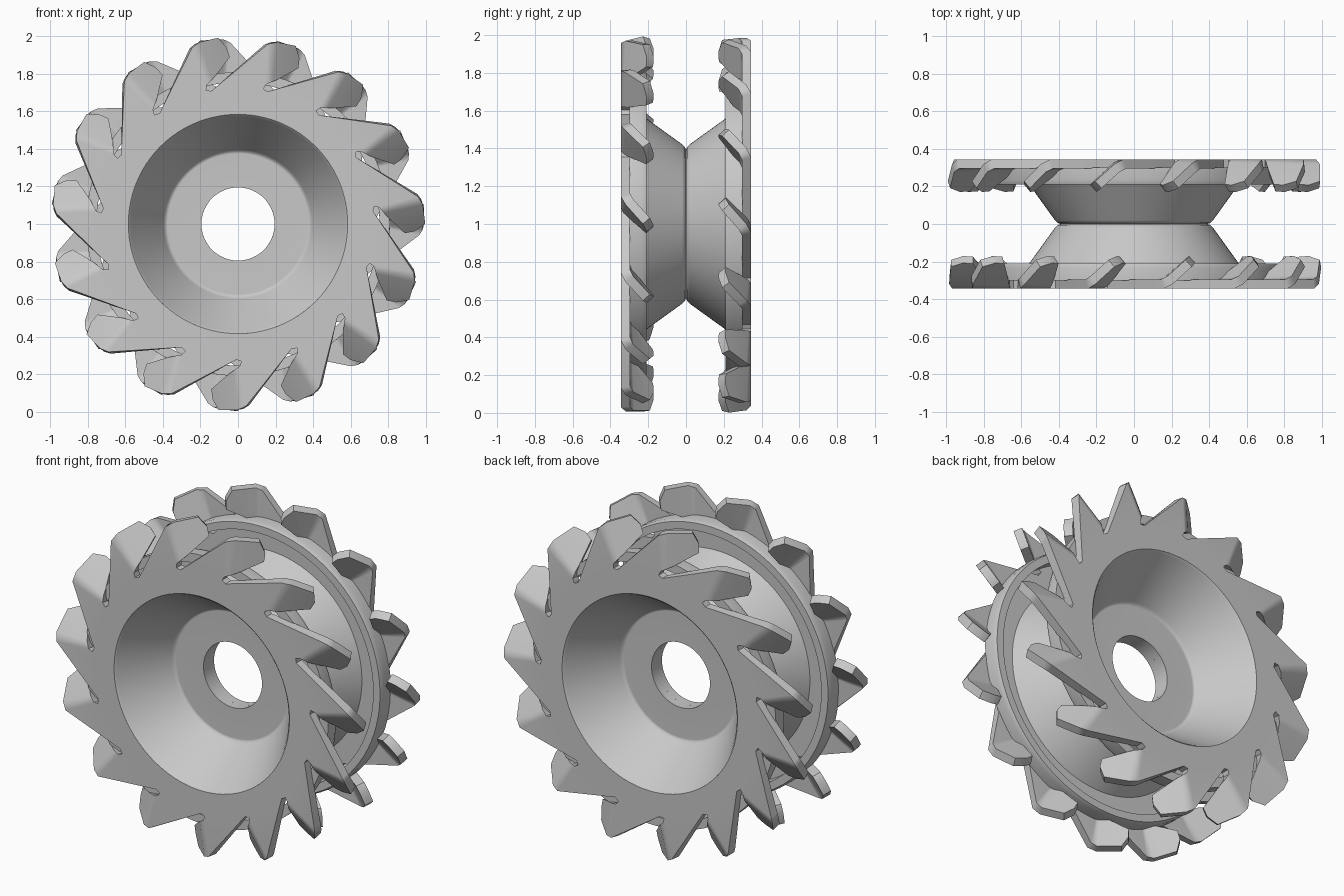
import bpy, bmesh, math
from mathutils import Matrix, Vector

if "Cube" in bpy.data.objects:
    bpy.data.objects.remove(bpy.data.objects["Cube"], do_unlink=True)

TEETH = 15
PITCH = math.tau / TEETH
FACE = -0.345      # outer face of the toothed plate
SHEET = 0.05       # sheet thickness
HOLE = 0.585       # radius where the dish begins

steel = bpy.data.materials.new("grey steel")
steel.use_nodes = True
grey = (0.58, 0.58, 0.58, 1)
steel.diffuse_color = grey
steel.node_tree.nodes["Principled BSDF"].inputs["Base Color"].default_value = grey


def finish(name, bm, thickness=0):
    """Turn a bmesh into a smooth-shaded object, thickened if asked."""
    mesh = bpy.data.meshes.new(name)
    bm.to_mesh(mesh)
    bm.free()
    mesh.materials.append(steel)
    obj = bpy.data.objects.new(name, mesh)
    bpy.context.collection.objects.link(obj)
    bpy.ops.object.select_all(action="DESELECT")
    obj.select_set(True)
    bpy.context.view_layer.objects.active = obj
    if thickness:
        mod = obj.modifiers.new("thickness", "SOLIDIFY")
        mod.thickness = thickness
        mod.offset = -1
        mod.use_even_offset = True
        bpy.ops.object.modifier_apply(modifier=mod.name)
    bpy.ops.object.shade_smooth_by_angle(angle=math.radians(32))
    obj.modifiers.new("clean shading", "WEIGHTED_NORMAL").keep_sharp = True
    return obj


def toothed_plate(name):
    """Flat ring with teeth, each with a slot and a flap bent inward."""
    # One tooth, seen from the front: slot end, bend line and flap corners
    slot_end = Vector((-0.17, 0.713))
    along = Vector((0.79, 0.61))
    across = Vector((-0.61, 0.79))
    slot_flap = slot_end + 0.02 * (along + across)
    slot_back = slot_end + 0.02 * (along - across)
    tip = Vector((-0.245, 0.94))
    tip_bend = Vector((-0.205, 0.97))
    outer = Vector((-0.105, 0.993))
    corner = Vector((-0.06, 0.94))
    lower = Vector((-0.044, 0.89))
    heel = Vector((-0.12, 0.79))
    heel_bend = slot_flap.lerp(heel, 0.6)
    bend = (tip - slot_flap).normalized()
    away = Vector((bend.y, -bend.x))
    start = math.atan2(slot_end.y, slot_end.x)

    bm = bmesh.new()
    for k in range(TEETH):
        def place(p, turn=0, bent=True):
            a = (k + turn) * PITCH
            depth = max(0, (p - tip).dot(away) - 0.02) * 0.9 if bent else 0
            x = p.x * math.cos(a) - p.y * math.sin(a)
            z = p.x * math.sin(a) + p.y * math.cos(a)
            return bm.verts.new((x, FACE + depth, z))

        def flat(p, turn=0):
            return place(p, turn, False)

        # Flat part of the tooth, closed by an arc of the central hole
        steps = 6
        arc = [Vector((math.cos(start + PITCH * i / steps),
                       math.sin(start + PITCH * i / steps))) * HOLE
               for i in range(steps, -1, -1)]
        bm.faces.new([flat(slot_end), flat(slot_flap), flat(tip),
                      flat(slot_back, 1), flat(slot_end, 1)]
                     + [flat(p) for p in arc])
        # Bend, then the straight flap
        bm.faces.new([flat(tip), flat(slot_flap), place(heel_bend), place(tip_bend)])
        bm.faces.new([place(p) for p in
                      (tip_bend, heel_bend, heel, lower, corner, outer)])
    bmesh.ops.remove_doubles(bm, verts=bm.verts[:], dist=0.0005)
    return finish(name, bm, SHEET)


def revolved(name, profile):
    """Ring made by turning a closed (radius, y) profile about the axle."""
    bm = bmesh.new()
    verts = [bm.verts.new((r, y, 0)) for r, y in profile]
    edges = [bm.edges.new((v, verts[i - 1])) for i, v in enumerate(verts)]
    bmesh.ops.spin(bm, geom=verts + edges, cent=(0, 0, 0), axis=(0, 1, 0),
                   angle=math.tau, steps=90, use_merge=True)
    bmesh.ops.remove_doubles(bm, verts=bm.verts[:], dist=0.0005)
    bmesh.ops.recalc_face_normals(bm, faces=bm.faces[:])
    return finish(name, bm)


# Pressed dish with a centre hole, and the stiffening hoop behind the teeth
DISH = [(0.195, -0.05), (0.375, -0.05), (0.387, -0.054), (0.397, -0.066),
        (0.574, -0.335), (HOLE, FACE), (0.62, -0.295), (0.422, -0.02),
        (0.408, -0.006), (0.39, 0), (0.195, 0)]
HOOP = [(0.755, -0.30), (0.81, -0.30), (0.81, -0.235), (0.80, -0.21), (0.755, -0.21)]

# Two equal halves back to back, the rear one turned a quarter of a tooth
centre = Matrix.Translation((0, 0, 1))
rear = Matrix.Rotation(PITCH / 4, 4, "Y") @ Matrix.Rotation(math.pi, 4, "Z")
for side, turn in (("front", Matrix.Identity(4)), ("rear", rear)):
    for part in (toothed_plate(side + "_toothed_plate"),
                 revolved(side + "_dish", DISH),
                 revolved(side + "_hoop", HOOP)):
        part.matrix_world = centre @ turn
